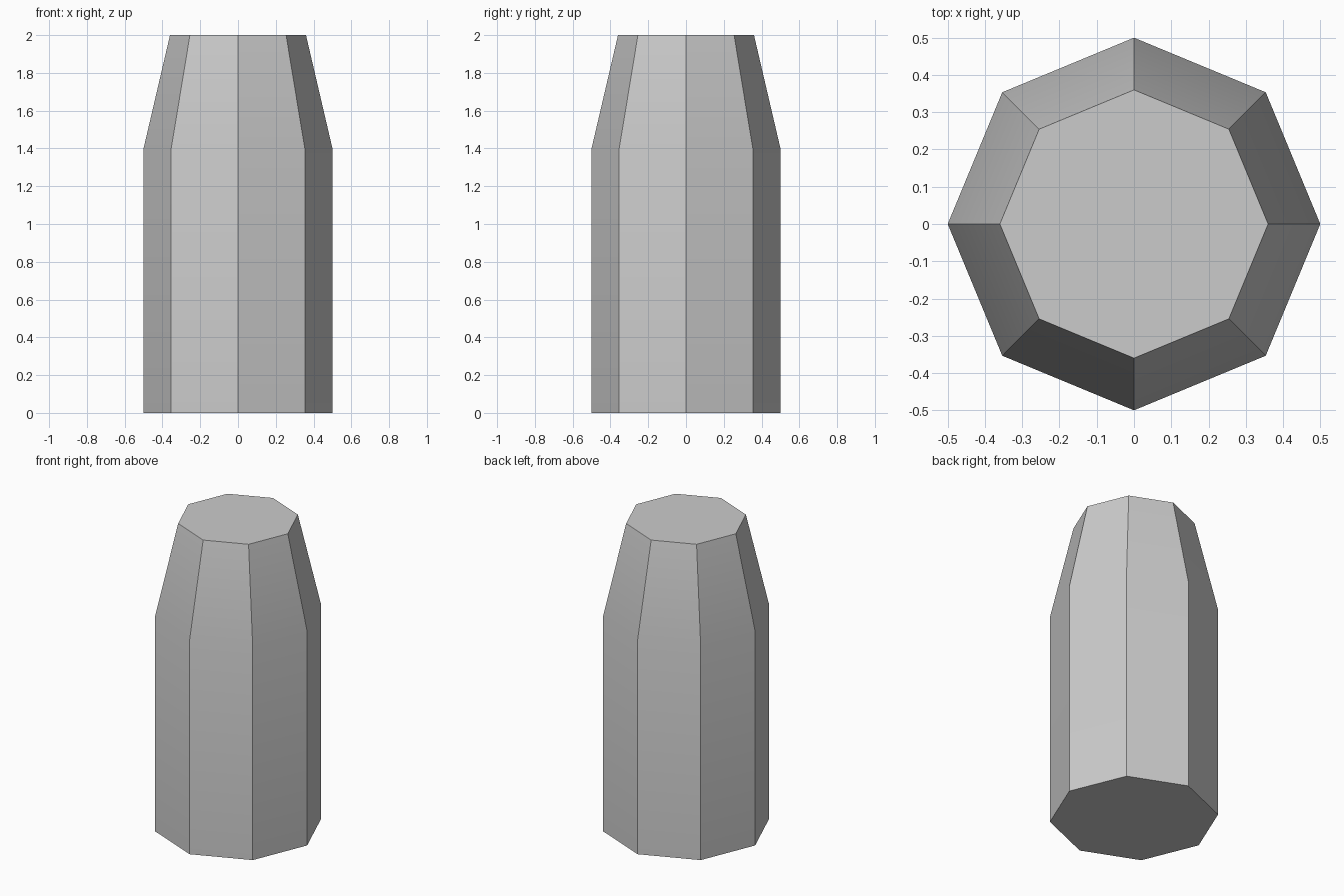
import bpy
import bmesh
from math import cos, sin, tau, radians

SIDES = 8

cube = bpy.data.objects.get("Cube")
if cube:
    bpy.data.objects.remove(cube, do_unlink=True)

# Plain grey surface
grey = bpy.data.materials.new("plain_grey")
grey.use_nodes = True
colour = (0.6, 0.6, 0.6, 1.0)
grey.diffuse_color = colour
grey.node_tree.nodes["Principled BSDF"].inputs["Base Color"].default_value = colour


def octagon_ring(bm, radius, z):
    return [bm.verts.new((radius * cos(tau * i / SIDES), radius * sin(tau * i / SIDES), z))
            for i in range(SIDES)]


# Straight eight-sided body with a tapered, flat-topped upper end
bm = bmesh.new()
rings = [octagon_ring(bm, r, z) for r, z in ((0.5, 0), (0.5, 1.4), (0.36, 2))]
for low, high in zip(rings, rings[1:]):
    for i in range(SIDES):
        j = (i + 1) % SIDES
        bm.faces.new((low[i], low[j], high[j], high[i]))
bm.faces.new(rings[0][::-1])
bm.faces.new(rings[-1])
mesh = bpy.data.meshes.new("tapered_post")
bm.to_mesh(mesh)
bm.free()
mesh.materials.append(grey)
post = bpy.data.objects.new("tapered_post", mesh)
bpy.context.collection.objects.link(post)

# Soften only the shallow bend where the taper starts
bpy.context.view_layer.objects.active = post
post.select_set(True)
bpy.ops.object.shade_smooth_by_angle(angle=radians(30))
